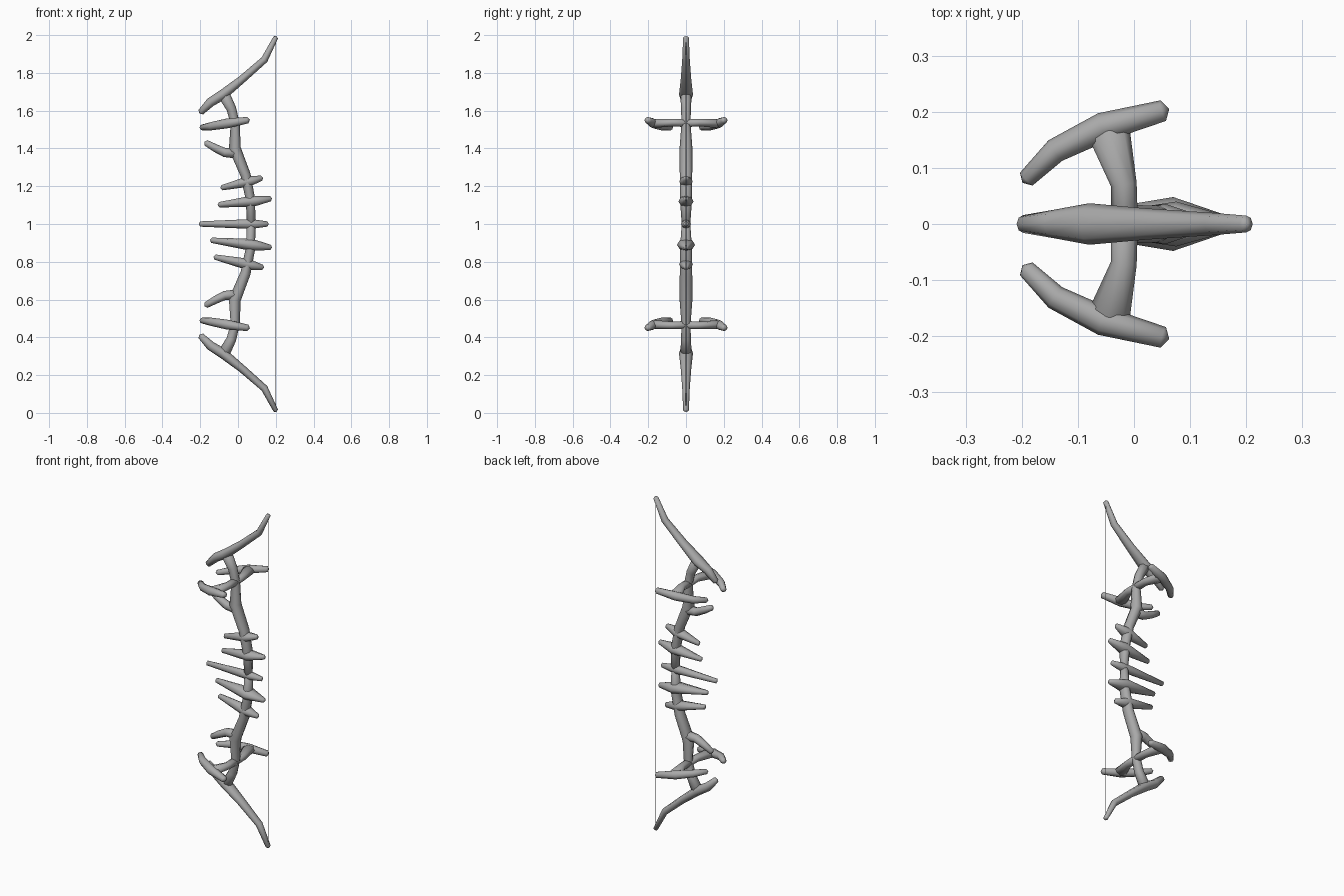
import bpy, bmesh, math
from mathutils import Vector

cube = bpy.data.objects.get("Cube")
if cube:
    bpy.data.objects.remove(cube)


def make_material(name, rgb):
    mat = bpy.data.materials.new(name)
    mat.use_nodes = True
    colour = (*rgb, 1)
    mat.diffuse_color = colour
    mat.node_tree.nodes["Principled BSDF"].inputs["Base Color"].default_value = colour
    return mat


antler_grey = make_material("antler grey", (0.4, 0.4, 0.4))


def tube(name, path, side=(0, 1, 0), sides=8, flip=False):
    """Tapered tube; each path entry is (point, radius in plane, radius along side)."""
    side = Vector(side)
    pts = [Vector(p) for p, _, _ in path]
    if flip:  # mirrored in height about the grip
        for p in pts:
            p.z = 2 - p.z
    bm = bmesh.new()
    rings = []
    for i, (p, (_, a, b)) in enumerate(zip(pts, path)):
        t = (pts[min(i + 1, len(pts) - 1)] - pts[max(i - 1, 0)]).normalized()
        across = t.cross(side).normalized()
        up = across.cross(t)
        rings.append([bm.verts.new(p + across * a * math.cos(k * math.tau / sides)
                                   + up * b * math.sin(k * math.tau / sides))
                      for k in range(sides)])
    for r, s in zip(rings, rings[1:]):
        for k in range(sides):
            n = (k + 1) % sides
            bm.faces.new((r[k], r[n], s[n], s[k]))
    # blunt pointed ends
    for ring, end, prev, rad in ((rings[0], pts[0], pts[1], path[0][1]),
                                 (rings[-1], pts[-1], pts[-2], path[-1][1])):
        apex = bm.verts.new(end + (end - prev).normalized() * rad * 0.6)
        for k in range(sides):
            bm.faces.new((ring[k], ring[(k + 1) % sides], apex))
    bmesh.ops.recalc_face_normals(bm, faces=bm.faces)
    mesh = bpy.data.meshes.new(name)
    bm.to_mesh(mesh)
    bm.free()
    mesh.materials.append(antler_grey)
    mesh.shade_smooth()
    obj = bpy.data.objects.new(name, mesh)
    bpy.context.collection.objects.link(obj)
    return obj


def flat(*rows):
    """Rows of x, z, in-plane radius, depth radius on the central plane."""
    return [((x, 0, z), a, b) for x, z, a, b in rows]


for half, flip in (("upper", False), ("lower", True)):
    # outer limb with its forward hook
    tube(half + "_limb", flat((.2, 1.988, .013, .015), (.14, 1.87, .019, .02),
                              (.02, 1.765, .021, .028), (-.08, 1.685, .027, .037),
                              (-.145, 1.645, .025, .025), (-.197, 1.592, .017, .016)), flip=flip)
    # curved riser from limb to grip
    tube(half + "_riser", flat((-.075, 1.685, .032, .03), (-.035, 1.61, .026, .026),
                               (-.015, 1.53, .024, .024), (-.017, 1.4, .032, .034),
                               (.04, 1.26, .027, .033), (.066, 1.13, .025, .032),
                               (.07, .99, .022, .022)), flip=flip)
    # forward prong
    tube(half + "_prong", flat((-.01, 1.375, .028, .03), (-.07, 1.378, .024, .026),
                               (-.12, 1.402, .021, .022), (-.17, 1.43, .016, .015)), flip=flip)
    # side antlers
    for label, s in (("left", -1), ("right", 1)):
        tube(f"{half}_{label}_arm", [((-.017, 0, 1.535), .024, .022),
                                     ((-.018, s * .07, 1.537), .023, .02),
                                     ((-.045, s * .165, 1.533), .038, .024)],
             side=(0, 0, 1), flip=flip)
        tube(f"{half}_{label}_antler", [((.052, s * .202, 1.55), .019, .017),
                                        ((-.055, s * .173, 1.533), .026, .026),
                                        ((-.14, s * .131, 1.518), .022, .022),
                                        ((-.192, s * .08, 1.511), .016, .015)],
             side=(0, 0, 1), flip=flip)

# spikes through the grip: front tip, middle, back tip (x, z) and middle radii
spikes = (((-.085, 1.192), (.055, 1.225), (.125, 1.243), .028, .036),
          ((-.1, 1.102), (.075, 1.12), (.172, 1.134), .03, .04),
          ((-.2, 1.0), (.07, 1.0), (.155, 1.0), .026, .026),
          ((-.14, .914), (.07, .89), (.172, .876), .032, .048),
          ((-.122, .825), (.05, .787), (.13, .77), .03, .036))
for i, (front, mid, back, a, b) in enumerate(spikes):
    tube(f"grip_spike_{i + 1}", flat((*front, .014, .013), (*mid, a, b), (*back, .014, .013)))

# bowstring
tube("bowstring", [((.2, 0, .01), .002, .002), ((.2, 0, 1.99), .002, .002)], sides=6)
